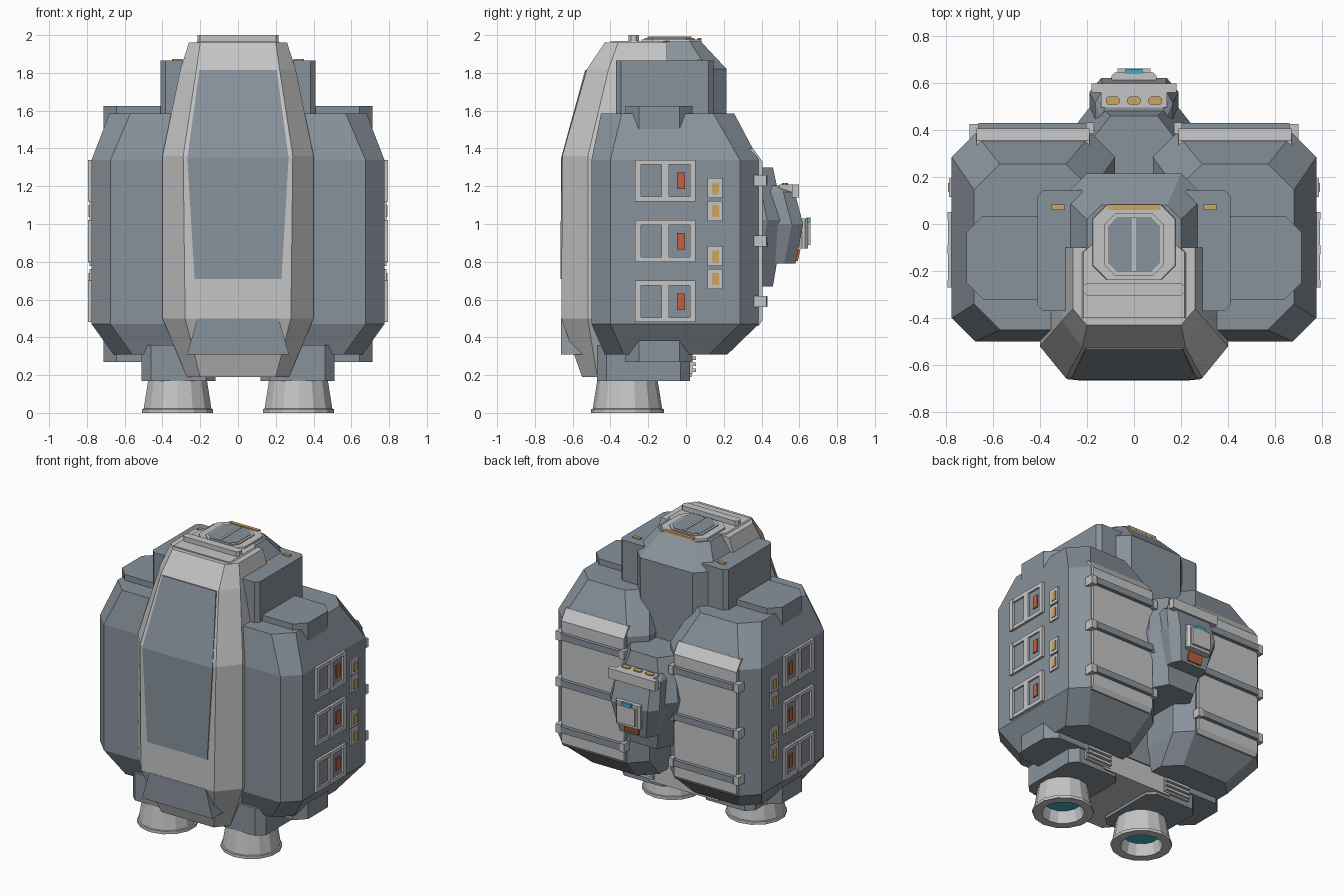
import bpy, bmesh, math
from mathutils import Vector

cube = bpy.data.objects.get("Cube")
if cube:
    bpy.data.objects.remove(cube)


def material(name, r, g, b):
    m = bpy.data.materials.new(name)
    m.use_nodes = True
    m.diffuse_color = (r, g, b, 1)
    bsdf = m.node_tree.nodes["Principled BSDF"]
    bsdf.inputs["Base Color"].default_value = (r, g, b, 1)
    bsdf.inputs["Roughness"].default_value = 0.7
    return m


HULL = material("blue grey hull", 0.25, 0.29, 0.33)
LIGHT = material("light grey trim", 0.56, 0.56, 0.56)
AMBER = material("amber light", 0.62, 0.38, 0.12)
ORANGE = material("orange marker", 0.52, 0.12, 0.05)
CYAN = material("cyan glow", 0.05, 0.42, 0.56)


def loft(name, rings, mat, side=1, cap=True):
    """Skin rings of equal point count; side -1 mirrors across x."""
    bm = bmesh.new()
    loops = [[bm.verts.new((p[0] * side, p[1], p[2])) for p in r] for r in rings]
    n = len(loops[0])
    for a, b in zip(loops, loops[1:]):
        for i in range(n):
            j = (i + 1) % n
            bm.faces.new((a[i], a[j], b[j], b[i]))
    if cap:
        bm.faces.new(loops[0])
        bm.faces.new(loops[-1])
    bmesh.ops.recalc_face_normals(bm, faces=bm.faces)
    me = bpy.data.meshes.new(name)
    bm.to_mesh(me)
    bm.free()
    me.materials.append(mat)
    ob = bpy.data.objects.new(name, me)
    bpy.context.collection.objects.link(ob)
    return ob


def octagon(x0, x1, y0, y1, c, z):
    return [(x0 + c, y0, z), (x1 - c, y0, z), (x1, y0 + c, z), (x1, y1 - c, z),
            (x1 - c, y1, z), (x0 + c, y1, z), (x0, y1 - c, z), (x0, y0 + c, z)]


def box(name, x0, x1, y0, y1, z0, z1, mat, side=1):
    ring = lambda z: [(x0, y0, z), (x1, y0, z), (x1, y1, z), (x0, y1, z)]
    return loft(name, [ring(z0), ring(z1)], mat, side)


def front_ring(a, b, front, corner, back, z):
    """Section with a chamfered front; swap signs of y for a rear one."""
    return [(-a, front, z), (a, front, z), (b, corner, z),
            (b, back, z), (-b, back, z), (-b, corner, z)]


# Light front spine with its tapering ends
loft("front_spine", [
    front_ring(.20, .27, -.55, -.47, 0, .19),
    front_ring(.28, .40, -.66, -.52, 0, .50),
    front_ring(.29, .40, -.655, -.52, 0, 1.36),
    front_ring(.22, .305, -.525, -.41, -.1, 1.82),
    front_ring(.20, .26, -.43, -.36, -.1, 1.96)], LIGHT)

# Long panel on the spine, a thin plate in three heights
loft("front_panel", [
    [(-w, y - .006, z), (w, y - .006, z), (w, y + .02, z), (-w, y + .02, z)]
    for w, y, z in ((.23, -.659, .71), (.268, -.655, 1.35), (.205, -.528, 1.815))], HULL)

# Wedge at the foot of the spine
loft("front_foot", [
    [(-w, -.662, z), (w, -.662, z), (w, -.5, z), (-w, -.5, z)]
    for w, z in ((.27, .31), (.215, .5))], HULL)

# Central core between the tanks
box("lower_core", -.27, .27, -.45, .03, .19, 1.2, LIGHT)
box("core_rear_panel", -.1, .1, .03, .038, .34, .75, HULL)
loft("upper_core", [
    octagon(-.30, .30, -.35, .21, .10, 1.2),
    octagon(-.30, .30, -.35, .215, .10, 1.82),
    octagon(-.20, .20, -.35, .08, .06, 1.965)], HULL)
loft("top_collar", [
    [(-w, -.40, z), (w, -.40, z), (w, y, z), (w - .06, y + .05, z),
     (.06 - w, y + .05, z), (-w, y, z)]
    for w, y, z in ((.283, -.13, 1.87), (.215, -.12, 1.968))], LIGHT)

# Roof hatch
loft("hatch_frame", [octagon(-.18, .18, -.24, .085, .06, 1.95),
                     octagon(-.175, .175, -.235, .08, .06, 1.978)], LIGHT)
loft("hatch_rim", [octagon(-.125, .125, -.22, .045, .045, 1.97),
                   octagon(-.125, .125, -.22, .045, .045, 1.985)], LIGHT)
loft("hatch_pane", [octagon(-.11, .11, -.205, .03, .04, 1.98),
                    octagon(-.11, .11, -.205, .03, .04, 1.988)], HULL)
box("hatch_bar", -.008, .008, -.205, .03, 1.98, 1.992, LIGHT)
box("hatch_lamp", -.112, .112, .06, .083, 1.968, 1.984, AMBER)
loft("roof_bar", [octagon(-.215, .215, -.305, -.25, .015, 1.95),
                  octagon(-.215, .215, -.305, -.25, .015, 2.0)], LIGHT)

# Rear pod: two stacked wedges with a ridge halfway up
loft("pod_base", [front_ring(a, b, y, y - .09, .05, z) for a, b, y, z in (
    (.10, .15, .46, .67), (.17, .24, .52, 1.02), (.10, .17, .46, 1.30))], HULL)
loft("pod_cover", [front_ring(a, b, y, y - .06, .4, z) for a, b, y, z in (
    (.10, .13, .58, .79), (.14, .19, .62, 1.0), (.13, .165, .575, 1.17),
    (.11, .14, .52, 1.205))], HULL)
box("pod_bar", -.18, .18, .56, .597, 1.14, 1.208, LIGHT)
box("pod_lamp_plate", -.14, .14, .495, .56, 1.17, 1.208, LIGHT)
for x in (-.09, 0, .09):
    loft("pod_lamp", [octagon(x - .03, x + .03, .507, .541, .01, z)
                      for z in (1.2, 1.216)], AMBER)
loft("pod_knob", [octagon(-.095, .095, .60, .645, .015, .87),
                  octagon(-.095, .095, .60, .645, .015, 1.03)], LIGHT)
box("pod_knob_face", -.07, .07, .63, .66, .89, 1.01, LIGHT)
box("pod_knob_light", -.037, .037, .638, .658, 1.0, 1.034, CYAN)
loft("pod_marker", [[(-.055, y - .03, z), (.055, y - .03, z), (.055, y, z), (-.055, y, z)]
                    for y, z in ((.592, .805), (.606, .865))], ORANGE)

for s, label in ((1, "left"), (-1, "right")):
    # Main tank and the slab running through its ends
    loft(label + "_tank", [
        octagon(.12, .66, -.43, .22, .10, .31),
        octagon(.08, .775, -.50, .385, .10, .47),
        octagon(.08, .775, -.50, .385, .10, 1.34),
        octagon(.18, .68, -.45, .255, .11, 1.585)], HULL, s)
    loft(label + "_tank_slab", [octagon(.2, .712, -.32, .035, .07, z)
                                for z in (.27, 1.625)], HULL, s)

    # Shoulder block with its lamp
    loft(label + "_shoulder", [octagon(.2, .41, -.37, .145, .025, z)
                               for z in (1.5, 1.865)], HULL, s)
    box(label + "_shoulder_lamp", .295, .35, .06, .082, 1.85, 1.874, AMBER, s)

    # Rear cover plate, folded over the top edge
    loft(label + "_rear_plate", [
        [(.19, .3, z), (.67, .3, z), (.67, y, z), (.19, y, z)]
        for y, z in ((.385, .46), (.405, .49), (.405, 1.33), (.355, 1.40))], LIGHT, s)
    for z in (.59, .91, 1.23):
        box(label + "_strap", .2, .66, .40, .43, z - .022, z + .022, HULL, s)
        box(label + "_strap_clip", .66, .70, .35, .425, z - .03, z + .03, LIGHT, s)
        box(label + "_strap_inner_clip", .17, .205, .36, .432, z - .03, z + .03, LIGHT, s)

    # Framed side windows
    for z in (.59, .91, 1.23):
        for y0, y1 in ((-.27, -.238), (.02, .05), (-.13, -.09)):
            box(label + "_window_post", .76, .793, y0, y1, z - .11, z + .11, LIGHT, s)
        for e in (-1, 1):
            box(label + "_window_rail", .76, .791, -.27, .05,
                z + e * .0975 - .0125, z + e * .0975 + .0125, LIGHT, s)
        box(label + "_window_pane", .76, .779, -.24, .02, z - .09, z + .09, HULL, s)
        box(label + "_window_marker", .77, .787, -.047, -.005, z - .045, z + .042, ORANGE, s)

    # Small side lamps
    for z in (.71, .83, 1.07, 1.19):
        box(label + "_lamp_frame", .76, .786, .115, .193, z - .053, z + .053, LIGHT, s)
        box(label + "_lamp", .77, .791, .137, .175, z - .033, z + .03, AMBER, s)

    # Engine mount and rear slatted vent
    loft(label + "_engine_mount", [octagon(.12, .51, -.47, .02, .05, z)
                                   for z in (.17, .36)], HULL, s)
    box(label + "_vent", .22, .42, 0, .035, .205, .31, LIGHT, s)
    for z in (.225, .258, .29):
        box(label + "_vent_slat", .225, .415, .02, .052, z - .009, z + .009, LIGHT, s)

    # Open nozzle with a glowing disc inside
    def circle(r, z):
        return [(.32 + r * math.cos(math.tau * (i + .5) / 14),
                 -.31 + r * math.sin(math.tau * (i + .5) / 14), z) for i in range(14)]
    loft(label + "_nozzle", [circle(r, z) for r, z in (
        (.155, .19), (.16, .17), (.184, .022), (.193, .02), (.193, 0),
        (.135, 0), (.115, .09))], LIGHT, s)
    loft(label + "_nozzle_glow", [circle(.118, .08), circle(.118, .088)], CYAN, s)
